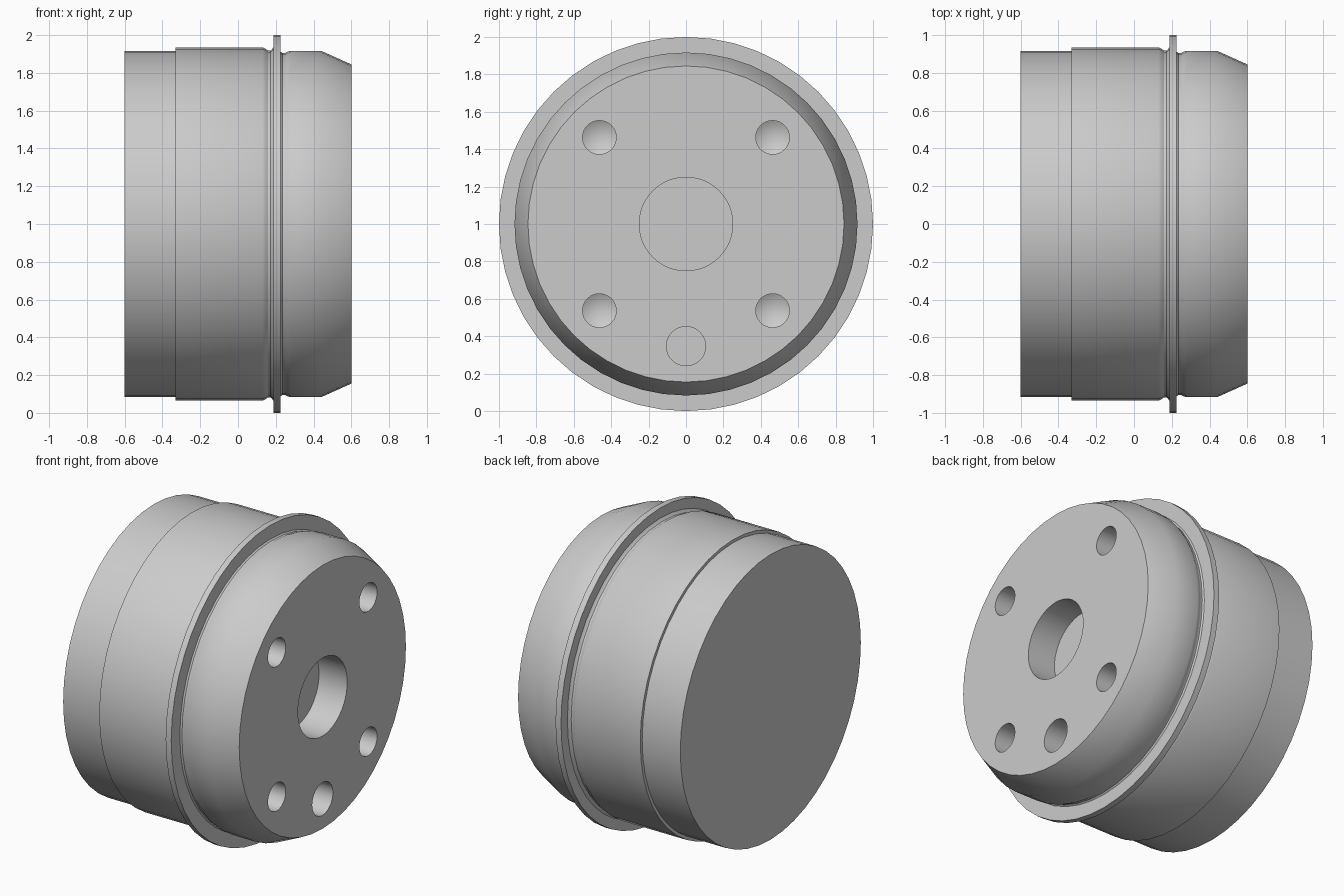
import bpy
import bmesh
from math import cos, sin, pi

if "Cube" in bpy.data.objects:
    bpy.data.objects.remove(bpy.data.objects["Cube"], do_unlink=True)

metal = bpy.data.materials.new("light_grey_metal")
metal.use_nodes = True
grey = (0.6, 0.6, 0.6, 1)
metal.diffuse_color = grey
metal.node_tree.nodes["Principled BSDF"].inputs["Base Color"].default_value = grey


def lathe_x(name, profile, sides, y=0, z=1):
    """Closed solid turned about an axis parallel to x; profile is (x, radius)."""
    bm = bmesh.new()
    rings = []
    for x, r in profile:
        count = sides if r > 0 else 1
        angles = [2 * pi * i / sides for i in range(count)]
        rings.append([bm.verts.new((x, y + r * sin(a), z + r * cos(a))) for a in angles])
    for a, b in zip(rings, rings[1:]):
        for i in range(sides):
            j = (i + 1) % sides
            if len(b) == 1:
                bm.faces.new((a[i], a[j], b[0]))
            else:
                bm.faces.new((a[i], a[j], b[j], b[i]))
    for ring in (rings[0], rings[-1]):
        if len(ring) > 1:
            bm.faces.new(ring)
    bmesh.ops.recalc_face_normals(bm, faces=bm.faces)
    mesh = bpy.data.meshes.new(name)
    bm.to_mesh(mesh)
    bm.free()
    mesh.materials.append(metal)
    obj = bpy.data.objects.new(name, mesh)
    bpy.context.collection.objects.link(obj)
    return obj


# Drum body: stepped barrel, relief grooves, thin flange and chamfered nose
body = lathe_x("drum_body", [
    (-0.60, 0.915), (-0.33, 0.915), (-0.33, 0.935), (0.13, 0.935),
    (0.145, 0.928), (0.16, 0.918), (0.172, 0.918), (0.18, 0.925), (0.187, 0.935),
    (0.187, 1.0), (0.226, 1.0), (0.226, 0.912),
    (0.235, 0.904), (0.248, 0.904), (0.262, 0.912), (0.28, 0.917),
    (0.44, 0.917), (0.60, 0.845)], 48)

# Hole cutters: centre bore, locating pin hole and four drilled bolt holes
face = 0.6
cutters = [
    lathe_x("centre_bore_cutter", [(face + 0.1, 0.25), (face - 0.2, 0.25)], 48),
    lathe_x("pin_hole_cutter", [(face + 0.1, 0.105), (face - 0.2, 0.105)], 32, 0, 0.347),
]
for sy in (-1, 1):
    for sz in (-1, 1):
        cutters.append(lathe_x(
            "bolt_hole_cutter",
            [(face + 0.1, 0.09), (face - 0.22, 0.09), (face - 0.27, 0)],
            32, sy * 0.463, 1 + sz * 0.463))

bpy.context.view_layer.objects.active = body
for cutter in cutters:
    cutter.hide_render = True
    mod = body.modifiers.new("hole", "BOOLEAN")
    mod.operation = "DIFFERENCE"
    mod.solver = "EXACT"
    mod.object = cutter
    bpy.ops.object.modifier_apply(modifier=mod.name)
    bpy.data.objects.remove(cutter, do_unlink=True)

# Smooth barrel with crisp machined edges
bpy.ops.object.select_all(action="DESELECT")
body.select_set(True)
bpy.ops.object.shade_smooth_by_angle(angle=pi / 6)
